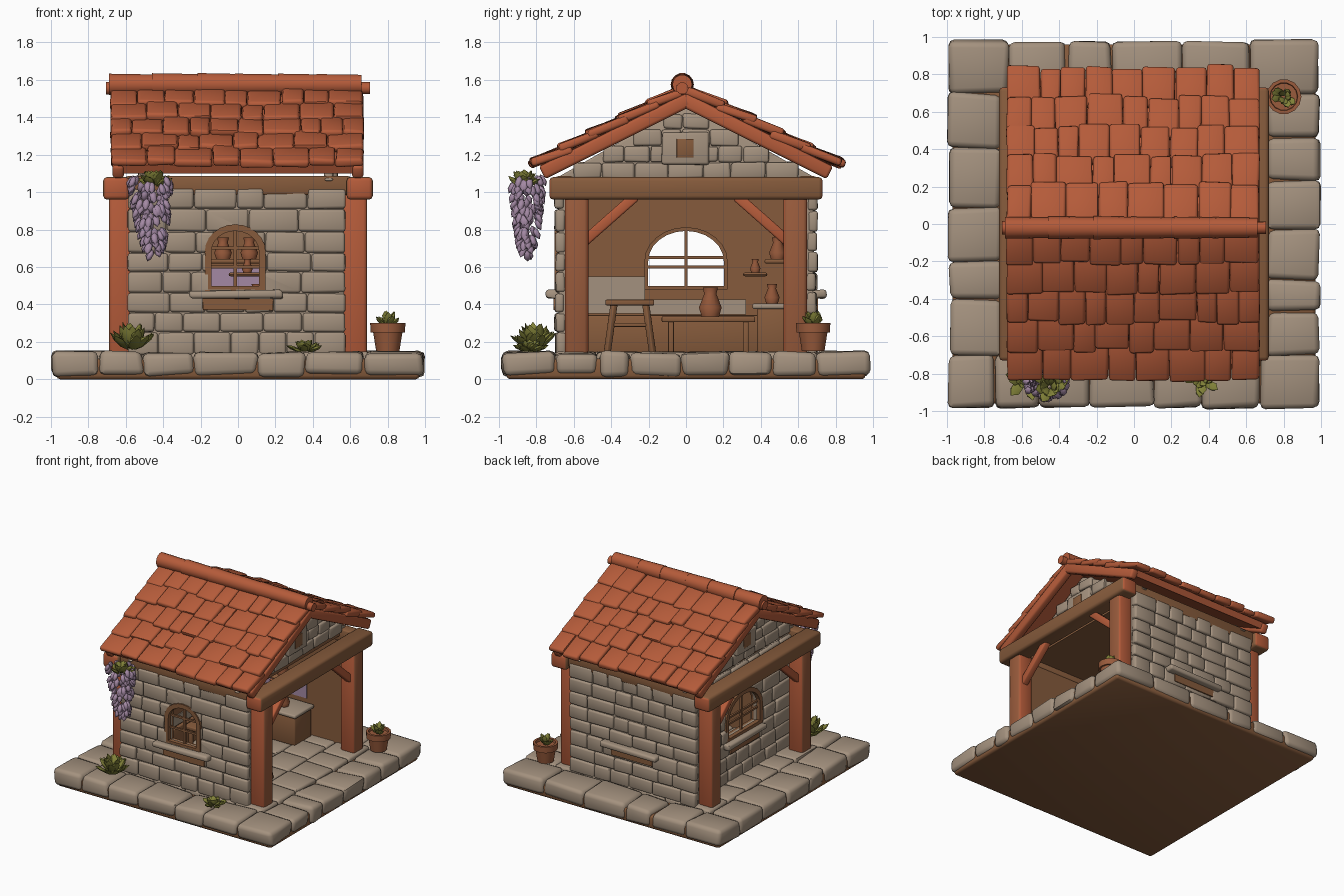
import bpy, bmesh, math, random
from mathutils import Matrix, Vector

random.seed(7)
if "Cube" in bpy.data.objects:
    bpy.data.objects.remove(bpy.data.objects["Cube"])


def material(name, *rgb):
    m = bpy.data.materials.new(name)
    m.use_nodes = True
    m.diffuse_color = (*rgb, 1)
    m.node_tree.nodes["Principled BSDF"].inputs["Base Color"].default_value = (*rgb, 1)
    return m


STONE = material("stone", 0.37, 0.285, 0.21)
CLAY = material("terracotta", 0.46, 0.105, 0.042)
WOOD = material("brown timber", 0.24, 0.105, 0.045)
RUST = material("weathered timber", 0.32, 0.105, 0.045)
GREEN = material("leaf green", 0.22, 0.22, 0.04)
LILAC = material("lilac", 0.37, 0.25, 0.37)
T, R = Matrix.Translation, Matrix.Rotation
SIDE = R(-math.pi / 2, 4, "Z")
BACK = R(math.pi, 4, "Z")
ONE = Matrix.Identity(4)


def box(bm, c, s, m=ONE, rot=ONE, jit=0):
    mat = m @ T(c) @ rot @ Matrix.Diagonal((*s, 1))
    for v in bmesh.ops.create_cube(bm, size=1, matrix=mat)["verts"]:
        v.co += Vector([random.uniform(-jit, jit) for _ in range(3)])


def strut(bm, p, q, w, m=ONE):
    p, q = Vector(p), Vector(q)
    rot = (q - p).to_track_quat("Z", "Y").to_matrix().to_4x4()
    box(bm, (p + q) / 2, (w, w, (q - p).length + w * 0.5), m, rot)


def apply_mod(ob, kind, **props):
    mod = ob.modifiers.new(kind, kind)
    for k, v in props.items():
        setattr(mod, k, v)
    bpy.context.view_layer.objects.active = ob
    bpy.ops.object.modifier_apply(modifier=mod.name)


def make(name, bm, mat, bevel=0, cutter=None, ends=None):
    me = bpy.data.meshes.new(name)
    bmesh.ops.recalc_face_normals(bm, faces=bm.faces)
    bm.to_mesh(me)
    bm.free()
    ob = bpy.data.objects.new(name, me)
    bpy.context.collection.objects.link(ob)
    me.materials.append(mat)
    if bevel:
        apply_mod(ob, "BEVEL", width=bevel, segments=2, limit_method="NONE")
    if cutter:
        apply_mod(ob, "BOOLEAN", object=cutter, operation="DIFFERENCE", solver="EXACT")
    if ends:  # second colour on faces turned along y
        me.materials.append(ends)
        for f in ob.data.polygons:
            f.material_index = int(abs(f.normal.y) > 0.7)
    return ob


def boxes(name, mat, items, bevel=0.01, **kw):
    bm = bmesh.new()
    for c, s in items:
        box(bm, c, s)
    return make(name, bm, mat, bevel, **kw)


def splits(a, b, lo, hi):
    ws = []
    while sum(ws) < b - a:
        ws.append(random.uniform(lo, hi))
    k, pos, out = (b - a) / sum(ws), a, []
    for w in ws:
        out.append((pos + w * k / 2, w * k))
        pos += w * k
    return out


def lathe(name, mat, profile, loc, n=14):
    bm = bmesh.new()
    vs = [bm.verts.new((r, 0, z)) for r, z in profile]
    edges = [bm.edges.new(e) for e in zip(vs, vs[1:])]
    bmesh.ops.spin(bm, geom=vs + edges, axis=(0, 0, 1), cent=(0, 0, 0), angle=2 * math.pi, steps=n)
    bmesh.ops.remove_doubles(bm, verts=bm.verts, dist=0.0005)
    bmesh.ops.translate(bm, verts=bm.verts, vec=loc)
    make(name, bm, mat)


def blob(bm, c, d, w, thick, length):
    rot = Vector(d).to_track_quat("Z", "Y").to_matrix().to_4x4()
    bmesh.ops.create_icosphere(bm, subdivisions=1, radius=1,
                               matrix=T(c) @ rot @ Matrix.Diagonal((w, thick, length, 1)))


def bush(name, c, r, h, n, width):
    bm = bmesh.new()
    for i in range(n):
        a = i * 2.4
        k = random.uniform(0.3, 1)
        d = Vector((math.cos(a) * r * k, math.sin(a) * r * k, h * (1.25 - 0.75 * k)))
        blob(bm, Vector(c) + d * 0.6, d, width, 0.012, d.length * 0.42)
    make(name, bm, GREEN)


# Stone platform: brown bed, rim stones, paving
boxes("platform_bed", WOOD, [((0, 0, 0.055), (1.94, 1.92, 0.11))], 0.02)
bm = bmesh.new()
for s in (-1, 1):
    for x, w in splits(-0.99, 0.99, 0.24, 0.4):
        box(bm, (x, s * 0.84, 0.083), (w - 0.006, 0.28, 0.125), jit=0.012)
    for y, w in splits(-0.7, 0.7, 0.2, 0.34):
        box(bm, (s * 0.85, y, 0.083), (0.28, w - 0.006, 0.125), jit=0.012)
make("rim_stones", bm, STONE, 0.03)
bm = bmesh.new()
for x, w in splits(-0.71, 0.71, 0.2, 0.3):
    for y, d in splits(-0.7, 0.7, 0.18, 0.32):
        box(bm, (x, y, 0.1), (w - 0.005, d - 0.005, 0.09), jit=0.005)
make("paving_stones", bm, STONE, 0.018)


# Masonry walls, each built facing -y then turned into place
def wall(name, m, u0, u1, depth, top, hole=None, sill=0.25):
    cutter = None
    if hole:
        uc, hw, z0, spring, crown = hole
        arch = [(uc + hw * math.cos(math.pi * i / 12), spring + (crown - spring) * math.sin(math.pi * i / 12))
                for i in range(13)]
        pts = [(uc + hw, z0)] + arch + [(uc - hw, z0)]
        bm = bmesh.new()
        f = bm.faces.new([bm.verts.new(m @ Vector((u, depth - 0.2, z))) for u, z in pts])
        ext = bmesh.ops.extrude_face_region(bm, geom=[f])["geom"]
        bmesh.ops.translate(bm, verts=[v for v in ext if isinstance(v, bmesh.types.BMVert)],
                            vec=m.to_3x3() @ Vector((0, 0.5, 0)))
        cutter = make("cutter", bm, STONE)
        cutter.hide_render = True
        # Timber frame and glazing bars
        bm = bmesh.new()
        for (a, b), (c, d) in zip(pts, pts[1:] + pts[:1]):
            strut(bm, (a, depth + 0.005, b), (c, depth + 0.005, d), 0.035, m)
        strut(bm, (uc, depth + 0.02, z0), (uc, depth + 0.02, crown), 0.018, m)
        for z in (z0 + 0.12, spring + 0.02):
            strut(bm, (uc - hw, depth + 0.02, z), (uc + hw, depth + 0.02, z), 0.016, m)
        make(name + "_window_frame", bm, WOOD)
    for part, off, thick, mat in (("core", 0.035, 0.05, STONE), ("lining", 0.07, 0.02, WOOD)):
        bm = bmesh.new()
        box(bm, ((u0 + u1) / 2, depth + off, (0.12 + top) / 2), (u1 - u0 - 0.02, thick, top - 0.12), m)
        make(f"{name}_{part}", bm, mat, cutter=cutter)
    bm = bmesh.new()
    for z, h in splits(0.13, top, 0.11, 0.14):
        for u, w in splits(u0, u1, 0.14, 0.27):
            box(bm, (u, depth + 0.018 + random.uniform(-0.008, 0.006), z), (w - 0.004, 0.05, h - 0.004), m, jit=0.003)
    make(name + "_bricks", bm, STONE, 0.014, cutter=cutter)
    bm = bmesh.new()
    box(bm, (-0.01, depth - 0.015, 0.452), (sill * 2, 0.09, 0.045), m, jit=0.006)
    make(name + "_sill", bm, STONE, 0.014)
    bm = bmesh.new()
    box(bm, (0, depth - 0.013, 0.4), (sill * 1.5, 0.009, 0.06), m, jit=0.002)
    make(name + "_worn_patch", bm, WOOD)
    if cutter:
        bpy.data.objects.remove(cutter)


wall("front_wall", ONE, -0.59, 0.575, -0.69, 1.02, (-0.015, 0.145, 0.48, 0.68, 0.81))
wall("back_wall", BACK, -0.575, 0.575, -0.69, 1.02)
wall("side_wall", SIDE, -0.62, 0.62, -0.52, 1.05, (0, 0.22, 0.48, 0.63, 0.81))

# Gables with running courses and a small vent
for s, label in ((-1, "right"), (1, "left")):
    bm = bmesh.new()
    f = bm.faces.new([bm.verts.new((s * 0.46, y, z)) for y, z in ((-0.72, 1.06), (0.72, 1.06), (0, 1.47))])
    ext = bmesh.ops.extrude_face_region(bm, geom=[f])["geom"]
    bmesh.ops.translate(bm, verts=[v for v in ext if isinstance(v, bmesh.types.BMVert)], vec=(s * 0.05, 0, 0))
    for z, h in splits(1.07, 1.42, 0.1, 0.12):
        half = (1.49 - z) / 0.55 - 0.08
        for y, w in splits(-half, half, 0.12, 0.2):
            box(bm, (s * 0.51, y, z), (0.04, w - 0.004, h - 0.004), jit=0.005)
    box(bm, (s * 0.52, 0, 1.23), (0.06, 0.25, 0.17), jit=0.008)
    make(label + "_gable", bm, STONE, 0.012)
    boxes(label + "_gable_vent", WOOD, [((s * 0.553, -0.005, 1.235), (0.008, 0.09, 0.1))], 0.002)

# Timber frame
SIGNS = [(a, b) for a in (-1, 1) for b in (-1, 1)]
boxes("posts", RUST, [((a * 0.625, b * 0.585, 0.56), (0.13, 0.125, 0.86)) for a, b in SIGNS], 0.02, ends=CLAY)
boxes("side_beams", WOOD, [((a * 0.65, 0, 1.02), (0.14, 1.46, 0.12)) for a in (-1, 1)], 0.02, ends=CLAY)
boxes("wall_plates", WOOD, [((0, b * 0.65, 1.035), (1.2, 0.09, 0.1)) for b in (-1, 1)])
boxes("ceiling", WOOD, [((0, 0, 1.045), (1.0, 1.26, 0.03))], 0)
bm = bmesh.new()
for a, b in SIGNS:
    strut(bm, (a * 0.63, b * 0.54, 0.74), (a * 0.63, b * 0.28, 0.97), 0.055)
make("braces", bm, CLAY, 0.01)

# Roof: decks, barge boards, overlapping tile rows, ridge
slope = math.atan(0.5)
deck, barge, tiles = bmesh.new(), bmesh.new(), bmesh.new()
for s in (-1, 1):
    m = T((0, 0, 1.555)) @ R(-s * slope, 4, "X")
    box(deck, (0, s * 0.44, -0.045), (1.28, 0.88, 0.05), m)
    for a in (-1, 1):
        box(barge, (a * 0.64, s * 0.45, -0.06), (0.06, 0.88, 0.075), m)
    for row in range(5):
        for x, w in splits(-0.68, 0.67, 0.11, 0.21):
            d = 0.115 + row * 0.175 + random.uniform(-0.015, 0.012)
            box(tiles, (x, s * d, random.uniform(-0.004, 0.008)), (w - 0.002, 0.23, 0.045), m,
                R(s * 0.1 + random.uniform(-0.02, 0.02), 4, "X"), 0.006)
make("roof_deck", deck, CLAY)
make("barge_boards", barge, CLAY, 0.015)
make("roof_tiles", tiles, CLAY, 0.015)
bm = bmesh.new()
for x, w in [(0, 1.41)] + splits(-0.69, 0.66, 0.2, 0.28):
    r = 0.035 if w > 1 else random.uniform(0.056, 0.064)
    bmesh.ops.create_cone(bm, cap_ends=True, segments=14, radius1=r, radius2=r * 0.93, depth=w,
                          matrix=T((x, -0.02, 1.555 if w > 1 else 1.575)) @ R(math.pi / 2, 4, "Y"))
make("ridge_tiles", bm, CLAY)

# Furnishings
boxes("counter", WOOD, [((-0.1, 0.49, 0.26), (0.7, 0.22, 0.24)), ((-0.1, 0.5, 0.63), (0.6, 0.16, 0.025)),
                        ((0.05, 0.37, 0.56), (0.2, 0.13, 0.02))])
boxes("counter_top", STONE, [((-0.1, 0.48, 0.39), (0.74, 0.25, 0.03))])
boxes("wall_cloth", LILAC, [((-0.05, 0.608, 0.52), (0.5, 0.008, 0.17))], 0)
boxes("wainscot", WOOD, [((-0.425, 0, 0.24), (0.03, 1.1, 0.2))])
boxes("bare_plaster", STONE, [((-0.434, -0.38, 0.45), (0.008, 0.32, 0.2)), ((-0.434, 0.05, 0.385), (0.008, 0.54, 0.08))], 0)
boxes("side_table", WOOD, [((-0.25, 0.12, 0.32), (0.3, 0.5, 0.03))]
      + [((-0.25 + a * 0.12, 0.12 + b * 0.2, 0.22), (0.03, 0.03, 0.18)) for a, b in SIGNS], 0.006)
bm = bmesh.new()
box(bm, (0.33, -0.3, 0.41), (0.2, 0.26, 0.03))
for a, b in SIGNS:
    strut(bm, (0.33 + a * 0.1, -0.3 + b * 0.12, 0.15), (0.33 + a * 0.07, -0.3 + b * 0.085, 0.4), 0.03)
for b in (-1, 1):
    strut(bm, (0.24, -0.3 + b * 0.1, 0.25), (0.42, -0.3 + b * 0.1, 0.25), 0.02)
    strut(bm, (0.33 + b * 0.08, -0.4, 0.29), (0.33 + b * 0.08, -0.2, 0.29), 0.02)
make("stool", bm, WOOD, 0.005)
jug = [(0, 0), (0.04, 0), (0.052, 0.04), (0.028, 0.1), (0.035, 0.13), (0, 0.125)]
for i, p in enumerate(((-0.25, 0.13, 0.335), (-0.08, 0.5, 0.64), (0.06, 0.49, 0.64), (0.05, 0.37, 0.57), (0.1, 0.46, 0.405))):
    k = (1.2, 0.9, 0.9, 0.55, 0.8)[i]
    lathe(f"jug_{i + 1}", RUST, [(r * k, z * k) for r, z in jug], p)

# Potted plant, bushes and hanging blossom
lathe("plant_pot", RUST, [(0, 0), (0.062, 0), (0.078, 0.1), (0.092, 0.1), (0.094, 0.15), (0.075, 0.15), (0.072, 0.13), (0, 0.13)],
      (0.8, 0.68, 0.15))
bush("potted_plant", (0.8, 0.68, 0.27), 0.08, 0.1, 11, 0.024)
bush("large_bush", (-0.57, -0.81, 0.14), 0.15, 0.16, 30, 0.034)
bush("small_bush", (0.36, -0.83, 0.14), 0.11, 0.07, 18, 0.026)
bm = bmesh.new()
for i in range(110):
    t = random.random()
    a, r = random.uniform(0, 6.28), 0.095 * (1 - t) ** 0.5 + 0.015
    c = Vector((-0.47 + math.cos(a) * r + 0.02 * t, -0.85 + math.sin(a) * r * 0.8, 1.08 - 0.42 * t))
    blob(bm, c, (math.cos(a), math.sin(a), -2), 0.022, 0.017, 0.036)
make("hanging_blossom", bm, LILAC)
bush("blossom_leaves", (-0.45, -0.87, 1.02), 0.11, 0.1, 22, 0.032)

bpy.ops.object.select_all(action="DESELECT")
for ob in bpy.context.scene.objects:
    if ob.type == "MESH":
        ob.select_set(True)
        bpy.context.view_layer.objects.active = ob
bpy.ops.object.shade_smooth_by_angle(angle=math.radians(50))
